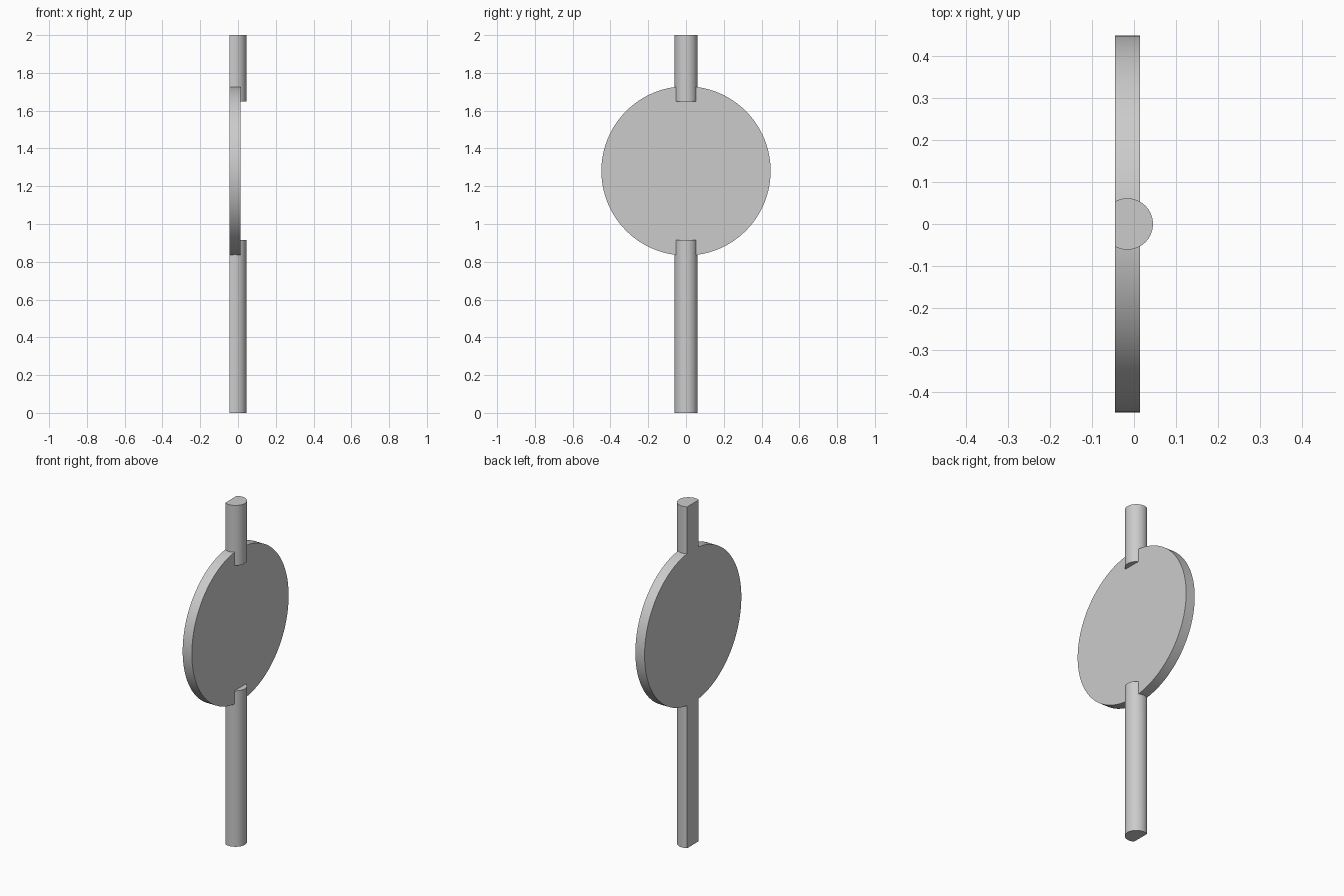
import bpy
import math

cube = bpy.data.objects.get("Cube")
if cube:
    bpy.data.objects.remove(cube, do_unlink=True)

BACK = -0.045         # shared flat back plane
DISC_FRONT = 0.0145
DISC_Z, DISC_R = 1.281, 0.448
ROD_X, ROD_R = -0.016, 0.061

grey = bpy.data.materials.new("grey")
grey.use_nodes = True
colour = (0.6, 0.6, 0.6, 1)
grey.diffuse_color = colour
grey.node_tree.nodes["Principled BSDF"].inputs["Base Color"].default_value = colour


def cylinder(name, radius, depth, location, rotation=(0, 0, 0), sides=64):
    bpy.ops.mesh.primitive_cylinder_add(vertices=sides, radius=radius, depth=depth,
                                        location=location, rotation=rotation)
    obj = bpy.context.object
    obj.name = name
    obj.data.materials.append(grey)
    return obj


def rod(name, bottom, top):
    return cylinder(name, ROD_R, top - bottom, (ROD_X, 0, (bottom + top) / 2))


def boolean(obj, other, operation):
    mod = obj.modifiers.new(operation.lower(), "BOOLEAN")
    mod.operation, mod.object, mod.solver = operation, other, "EXACT"
    bpy.context.view_layer.objects.active = obj
    bpy.ops.object.modifier_apply(modifier=mod.name)
    bpy.data.objects.remove(other, do_unlink=True)


# Round plate, made too thick at the back so one cut flattens everything
back_extra = BACK - 0.055
plate = cylinder("disc_on_rod", DISC_R, DISC_FRONT - back_extra,
                 ((DISC_FRONT + back_extra) / 2, 0, DISC_Z),
                 (0, math.pi / 2, 0), sides=128)

# Rods above and below, ending on the face of the plate
boolean(plate, rod("lower_rod", 0, 0.914), "UNION")
boolean(plate, rod("upper_rod", 1.648, 2), "UNION")

# Shave the back flat
bpy.ops.mesh.primitive_cube_add(size=1, location=(BACK - 0.5, 0, 1))
cutter = bpy.context.object
cutter.name = "back_cutter"
cutter.scale = (1, 3, 3)
cutter.hide_render = True
boolean(plate, cutter, "DIFFERENCE")

# Smooth curved sides, sharp rims
bpy.ops.object.select_all(action="DESELECT")
plate.select_set(True)
bpy.context.view_layer.objects.active = plate
bpy.ops.object.shade_smooth_by_angle(angle=math.radians(30))
